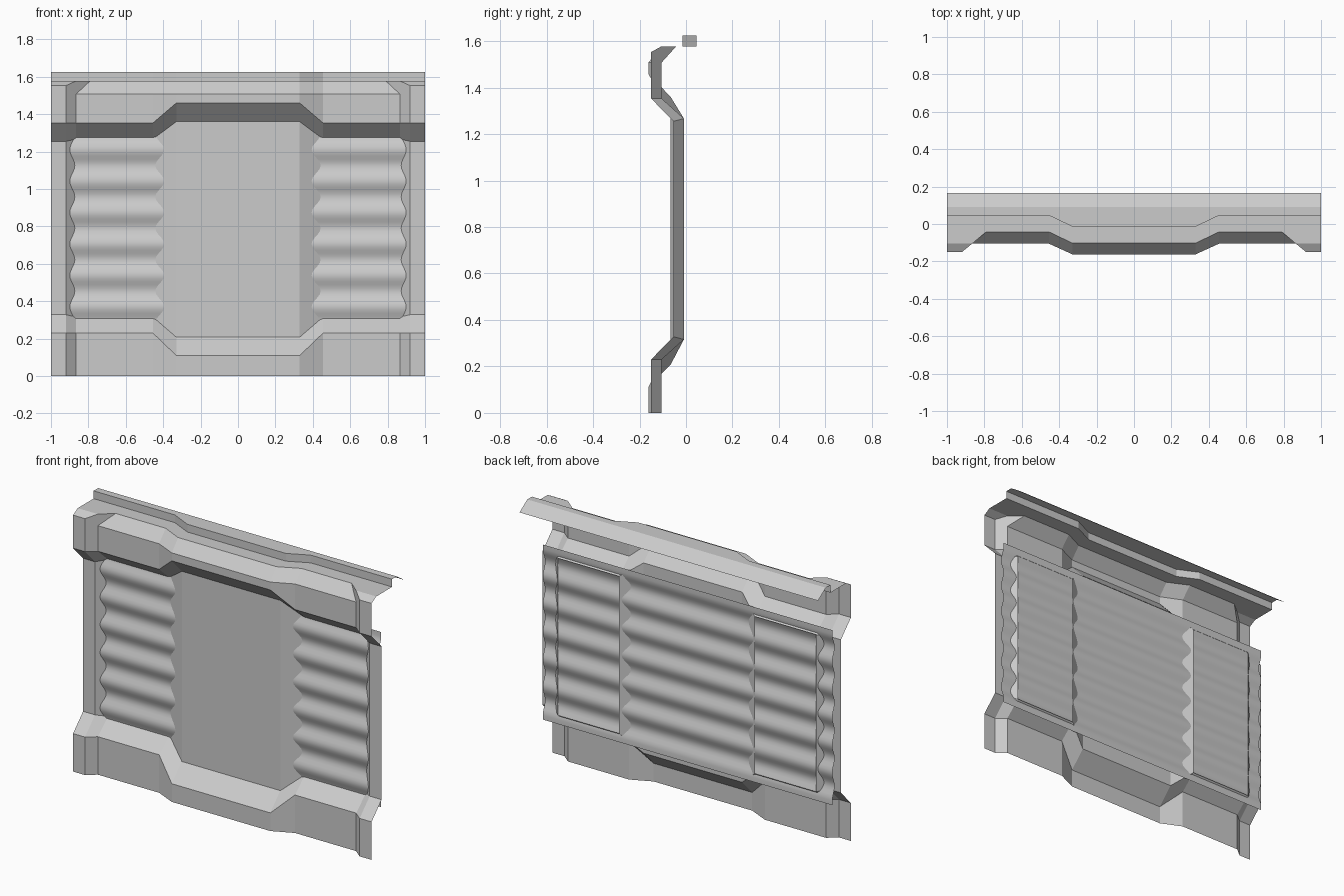
import bpy, bmesh, math

if "Cube" in bpy.data.objects:
    bpy.data.objects.remove(bpy.data.objects["Cube"])

# Half-plan columns: outer edge, post, niche edge, niche inner edge, centre bay edge
XS = (1.0, 0.92, 0.865, 0.455, 0.33)
PLAN = (-0.15, -0.15, -0.105, -0.105, -0.162)


def shift(d):
    return [y + d for y in PLAN]


def lathe_rows(name, rows, skip=lambda r, x: False):
    """Skin a sheet through rows of (x, y, z) half-columns, mirrored in x."""
    bm = bmesh.new()
    grid = []
    for xs, ys, zs in rows:
        half = list(zip(xs, ys, zs))
        full = [(-x, y, z) for x, y, z in half] + half[::-1]
        grid.append([bm.verts.new(p) for p in full])
    for r in range(len(grid) - 1):
        for c in range(len(grid[0]) - 1):
            a, b = grid[r][c], grid[r][c + 1]
            if skip(r, (a.co.x + b.co.x) / 2):
                continue
            bm.faces.new((a, b, grid[r + 1][c + 1], grid[r + 1][c]))
    me = bpy.data.meshes.new(name)
    bm.to_mesh(me)
    bm.free()
    ob = bpy.data.objects.new(name, me)
    bpy.context.collection.objects.link(ob)
    return ob


def level(outer, niche, centre):
    return (outer, outer, niche, niche, centre)


# Wall skin: plinth, recessed middle with two openings, upper band, cornice chamfer
cornice_x = (1.0, 0.865, 0.79, 0.455, 0.33)
cornice_y = (-0.105, -0.105, -0.042, -0.042, -0.102)
wall_rows = [
    (XS, PLAN, level(0, 0, 0)),
    (XS, PLAN, level(0.23, 0.23, 0.11)),
    (XS, shift(0.096), level(0.328, 0.316, 0.208)),
    (XS, shift(0.096), level(1.255, 1.267, 1.36)),
    (XS, PLAN, level(1.353, 1.353, 1.46)),
    (XS, PLAN, level(1.553, 1.508, 1.508)),
    (cornice_x, cornice_y, level(1.578, 1.578, 1.578)),
]
lathe_rows("wall_skin", wall_rows,
           skip=lambda r, x: r == 2 and 0.455 < abs(x) < 0.865)

# Top trim: ledge, small upright lip, cap sloping down at the back
lip_y = level(0.046, 0.046, -0.014)
trim_rows = [
    (cornice_x, cornice_y, level(1.578, 1.578, 1.578)),
    (XS, lip_y, level(1.578, 1.578, 1.578)),
    (XS, lip_y, level(1.625, 1.625, 1.625)),
    (XS, [0.09] * 5, level(1.625, 1.625, 1.625)),
    (XS, [0.165] * 5, level(1.575, 1.575, 1.575)),
]
lathe_rows("top_trim", trim_rows)

# Corrugated backing sheet, showing through the two openings
WAVES, STEPS, PERIOD = 6, 10, 0.168
z0 = 0.79 - WAVES * PERIOD / 2
sheet_rows = [((0.97,), (-0.015,), (0.26,))]
for i in range(WAVES * STEPS + 1):
    y = -0.026 + 0.011 * math.cos(2 * math.pi * i / STEPS)
    sheet_rows.append(((0.97,), (y,), (z0 + PERIOD * i / STEPS,)))
sheet_rows.append(((0.97,), (-0.015,), (1.32,)))
sheet = lathe_rows("corrugated_sheet", sheet_rows)
for p in sheet.data.polygons:
    p.use_smooth = True
